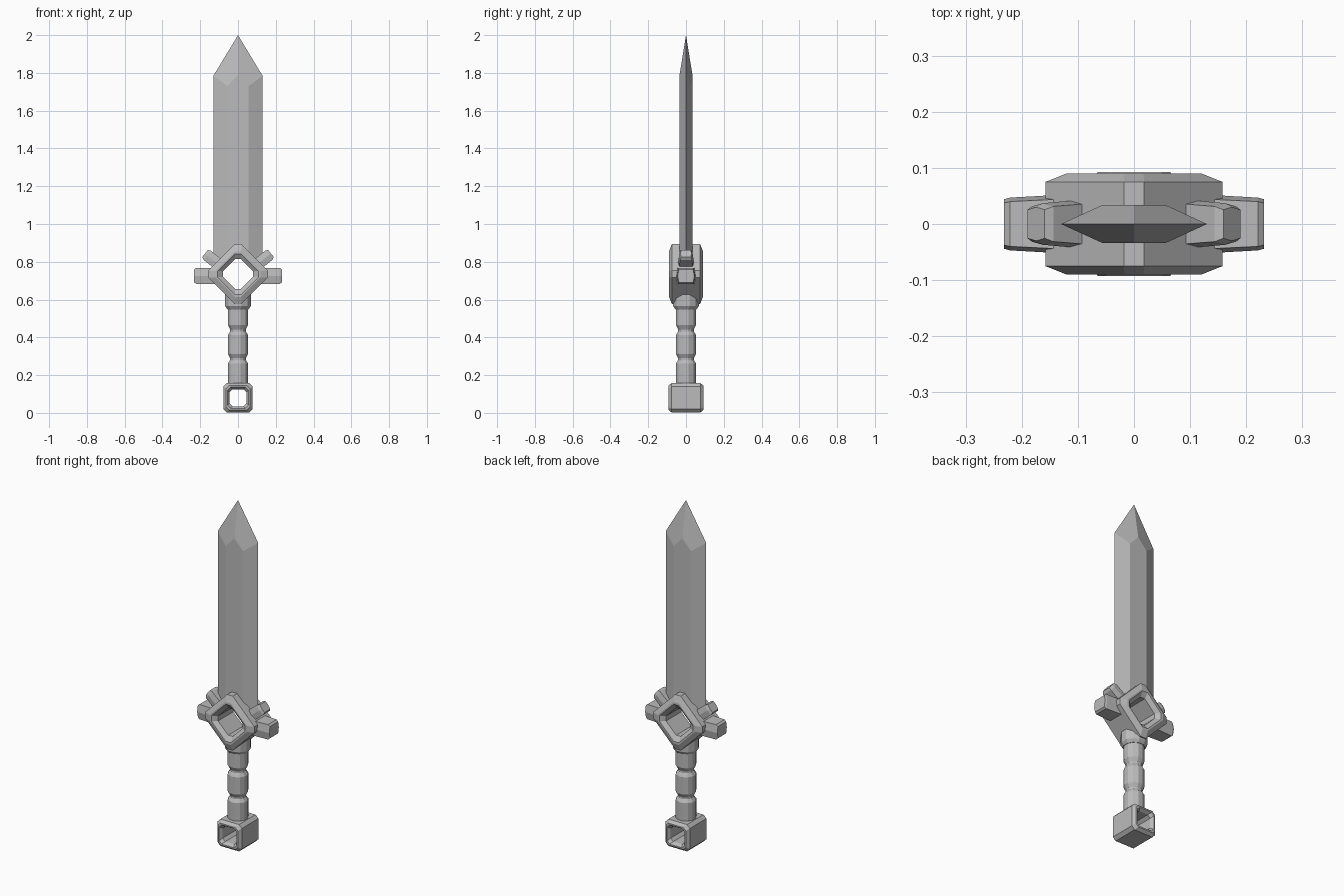
import bpy, bmesh, math
from mathutils import Matrix, Vector

cube = bpy.data.objects.get("Cube")
if cube:
    bpy.data.objects.remove(cube, do_unlink=True)

grey = bpy.data.materials.new("steel_grey")
grey.use_nodes = True
colour = (0.5, 0.5, 0.5, 1)
grey.diffuse_color = colour
grey.node_tree.nodes["Principled BSDF"].inputs["Base Color"].default_value = colour


def loft(name, loops, matrix=Matrix(), closed=False):
    """Skin equal-length loops of points; cap the ends, or join last to first."""
    bm = bmesh.new()
    rows = [[bm.verts.new(matrix @ Vector(p)) for p in loop] for loop in loops]
    pairs = list(zip(rows, rows[1:]))
    if closed:
        pairs.append((rows[-1], rows[0]))
    else:
        bm.faces.new(rows[0])
        bm.faces.new(rows[-1])
    for a, b in pairs:
        for i in range(len(a)):
            j = (i + 1) % len(a)
            bm.faces.new((a[i], a[j], b[j], b[i]))
    bmesh.ops.recalc_face_normals(bm, faces=bm.faces)
    mesh = bpy.data.meshes.new(name)
    bm.to_mesh(mesh)
    bm.free()
    mesh.materials.append(grey)
    obj = bpy.data.objects.new(name, mesh)
    bpy.context.collection.objects.link(obj)
    return obj


def cut_square(half, cut, y):
    """Square outline in the xz plane with its corners cut off."""
    k = half - cut
    return [(half, y, k), (k, y, half), (-k, y, half), (-half, y, k),
            (-half, y, -k), (-k, y, -half), (k, y, -half), (half, y, -k)]


def frame(name, section, z, turn):
    """Square ring from (half size, corner cut, y) rows, mirrored in y."""
    rows = section + [(h, c, -y) for h, c, y in reversed(section)]
    matrix = Matrix.Translation((0, 0, z)) @ Matrix.Rotation(turn, 4, 'Y')
    return loft(name, [cut_square(*r) for r in rows], matrix, closed=True)


def lathe(name, profile, sides=12):
    angles = [math.tau * (i + 0.5) / sides for i in range(sides)]
    return loft(name, [[(r * math.cos(a), r * math.sin(a), z) for a in angles]
                       for r, z in profile])


def prong(name, origin, angle, side, stations):
    """Six-sided bar along local x from (x, half depth, half height) rows."""
    loops = [[(x, d, 0), (x, d * 0.85, h), (x, -d * 0.85, h),
              (x, -d, 0), (x, -d * 0.85, -h), (x, d * 0.85, -h)]
             for x, d, h in stations]
    matrix = (Matrix.Diagonal((side, 1, 1, 1)) @ Matrix.Translation(origin)
              @ Matrix.Rotation(-angle, 4, 'Y'))
    return loft(name, loops, matrix)


# Blade: bevelled flat bar, notched into the guard, with a faceted point
outline = [(0.13, 0, 1.785), (0.056, 0.034, 1.73), (0, 0.034, 1.79),
           (-0.056, 0.034, 1.73), (-0.13, 0, 1.785), (-0.056, -0.034, 1.73),
           (0, -0.034, 1.79), (0.056, -0.034, 1.73)]
bm = bmesh.new()
low = [bm.verts.new((x, y, 0.86 - abs(x))) for x, y, z in outline]
top = [bm.verts.new(p) for p in outline]
apex = bm.verts.new((0, 0, 2))
for i in range(8):
    j = (i + 1) % 8
    bm.faces.new((low[i], low[j], top[j], top[i]))
for i in range(0, 8, 2):
    bm.faces.new((top[i], top[i + 1], top[(i + 2) % 8], apex))
for a, b, c, d in ((0, 1, 7, 0), (1, 2, 6, 7), (2, 3, 5, 6), (3, 4, 5, 3)):
    bm.faces.new([low[i] for i in dict.fromkeys((a, b, c, d))])
bmesh.ops.recalc_face_normals(bm, faces=bm.faces)
mesh = bpy.data.meshes.new("blade")
bm.to_mesh(mesh)
bm.free()
mesh.materials.append(grey)
bpy.context.collection.objects.link(bpy.data.objects.new("blade", mesh))

# Diamond guard ring and square pommel ring
frame("guard_ring", [(0.1245, 0.0255, 0.075), (0.097, 0.024, 0.09),
                     (0.088, 0.024, 0.09), (0.066, 0.02, 0.07)],
      0.735, math.pi / 4)
frame("pommel_ring", [(0.078, 0.018, 0.076), (0.064, 0.016, 0.093),
                      (0.056, 0.016, 0.093), (0.045, 0.016, 0.076)],
      0.08, 0)

# Guard prongs on both sides
for label, side in (("left", 1), ("right", -1)):
    prong(label + "_side_prong", (0, 0, 0.725), 0, side,
          [(0.115, 0.053, 0.043), (0.221, 0.047, 0.043), (0.232, 0.044, 0.034)])
    prong(label + "_upper_prong", (0.172, 0, 0.842), math.radians(39), side,
          [(-0.11, 0.044, 0.031), (-0.012, 0.037, 0.031), (0.003, 0.03, 0.024)])

# Collar and grooved grip
lathe("collar", [(0.058, 0.548), (0.07, 0.565), (0.07, 0.628), (0.055, 0.645)])
lathe("grip", [(0.055, 0.145), (0.055, 0.262), (0.043, 0.28), (0.043, 0.29),
               (0.055, 0.312), (0.055, 0.412), (0.043, 0.432), (0.043, 0.442),
               (0.055, 0.465), (0.055, 0.56)])
